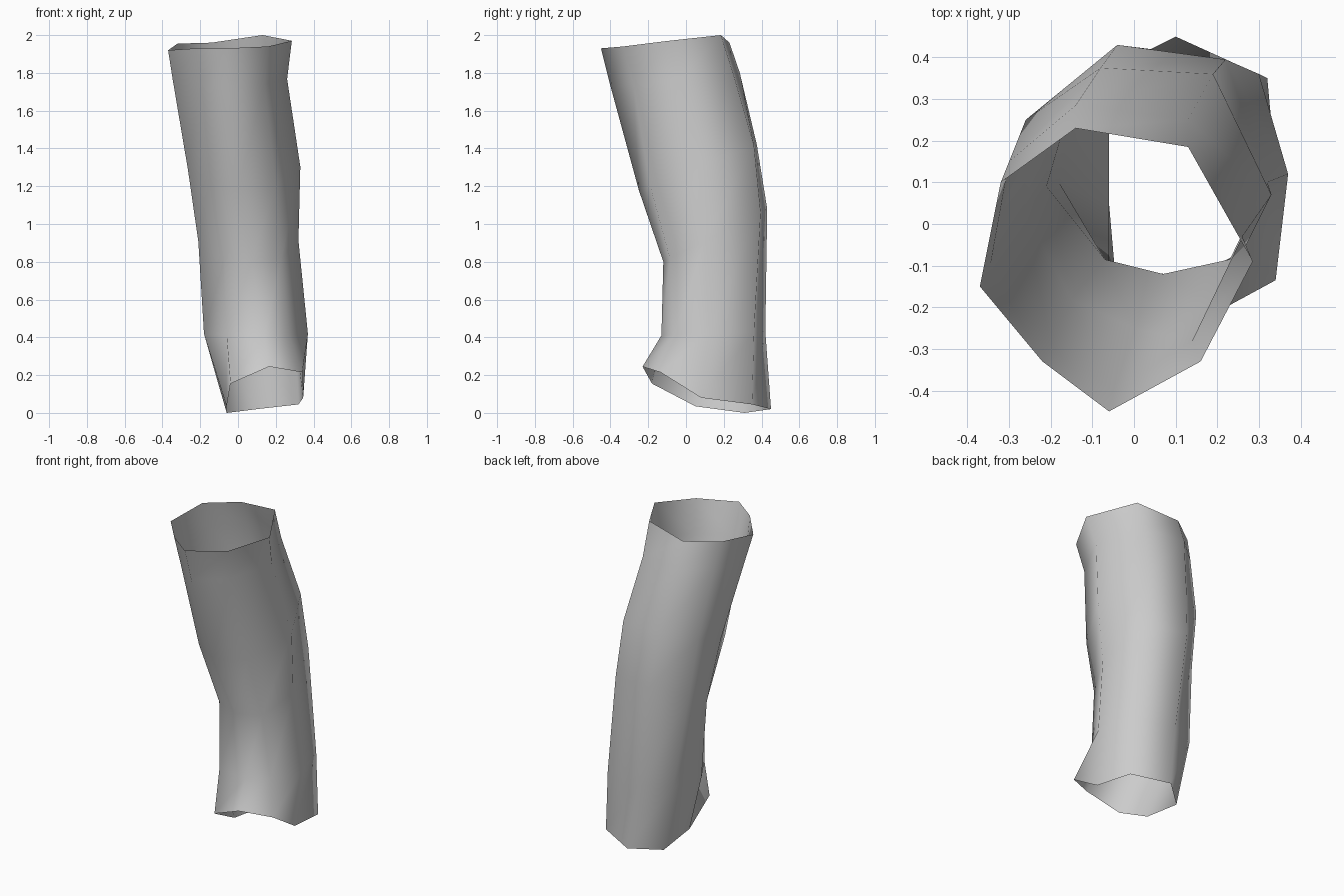
import bpy
import bmesh
from mathutils import Vector

# Remove the default object if it is present
default_object = bpy.data.objects.get("Cube")
if default_object:
    bpy.data.objects.remove(default_object, do_unlink=True)


def make_material(name, value):
    """Plain matte grey material."""
    material = bpy.data.materials.new(name)
    material.use_nodes = True
    colour = (value, value, value, 1)
    material.diffuse_color = colour
    shader = material.node_tree.nodes["Principled BSDF"]
    shader.inputs["Base Color"].default_value = colour
    shader.inputs["Roughness"].default_value = 0.8
    return material


def tilted_ring(outline, front_height, back_height):
    """Lift a flat outline onto a plane that slopes from front to back."""
    front = min(y for x, y in outline)
    back = max(y for x, y in outline)
    ring = []
    for x, y in outline:
        along = (y - front) / (back - front)
        height = front_height + along * (back_height - front_height)
        ring.append(Vector((x, y, height)))
    return ring


def loft_tube(name, rings, material):
    """Skin an open tube of quads through rings listed from bottom to top."""
    mesh = bpy.data.meshes.new(name)
    bm = bmesh.new()
    loops = [[bm.verts.new(point) for point in ring] for ring in rings]
    sides = len(loops[0])
    for lower, upper in zip(loops, loops[1:]):
        for side in range(sides):
            following = (side + 1) % sides
            face = bm.faces.new((lower[side], lower[following],
                                 upper[following], upper[side]))
            face.smooth = True
    bm.to_mesh(mesh)
    bm.free()
    mesh.materials.append(material)
    tube = bpy.data.objects.new(name, mesh)
    bpy.context.collection.objects.link(tube)
    return tube


# Every ring starts at the front and runs counter-clockwise seen from above

# Uneven bottom hem, lifted at the front
bottom_hem = [Vector(p) for p in (
    (.165, -.23, .245), (.34, -.135, .215), (.345, .08, .08), (.32, .35, .045),
    (.1, .45, .02), (-.06, .31, 0), (-.06, .05, .035), (-.04, -.18, .155))]

# Flared lower part
ankle = tilted_ring((
    (.14, -.13), (.27, -.06), (.37, .12), (.3, .36),
    (.04, .42), (-.14, .33), (-.18, .1), (-.06, -.1)), .41, .43)

# Narrow bend
bend = tilted_ring((
    (.07, -.12), (.23, -.085), (.32, .1), (.22, .395),
    (-.04, .43), (-.21, .27), (-.21, .09), (-.07, -.085)), .8, 1.08)

# Middle of the upper part, leaning forward
middle = tilted_ring((
    (0, -.25), (.2, -.19), (.33, .07), (.19, .36),
    (-.08, .375), (-.26, .25), (-.265, .03), (-.15, -.18)), 1.18, 1.42)

# Just below the top opening
shoulder = tilted_ring((
    (-.05, -.4), (.14, -.28), (.26, -.03), (.13, .25),
    (-.14, .285), (-.3, .15), (-.345, -.1), (-.2, -.29)), 1.73, 1.8)

# Uneven top opening
top_hem = [Vector(p) for p in (
    (-.06, -.45, 1.93), (.16, -.33, 1.94), (.285, -.09, 1.97), (.13, .185, 2),
    (-.14, .23, 1.96), (-.32, .1, 1.955), (-.37, -.15, 1.92), (-.22, -.33, 1.93))]

grey = make_material("plain_grey", .6)
loft_tube("bent_tube", [bottom_hem, ankle, bend, middle, shoulder, top_hem], grey)
